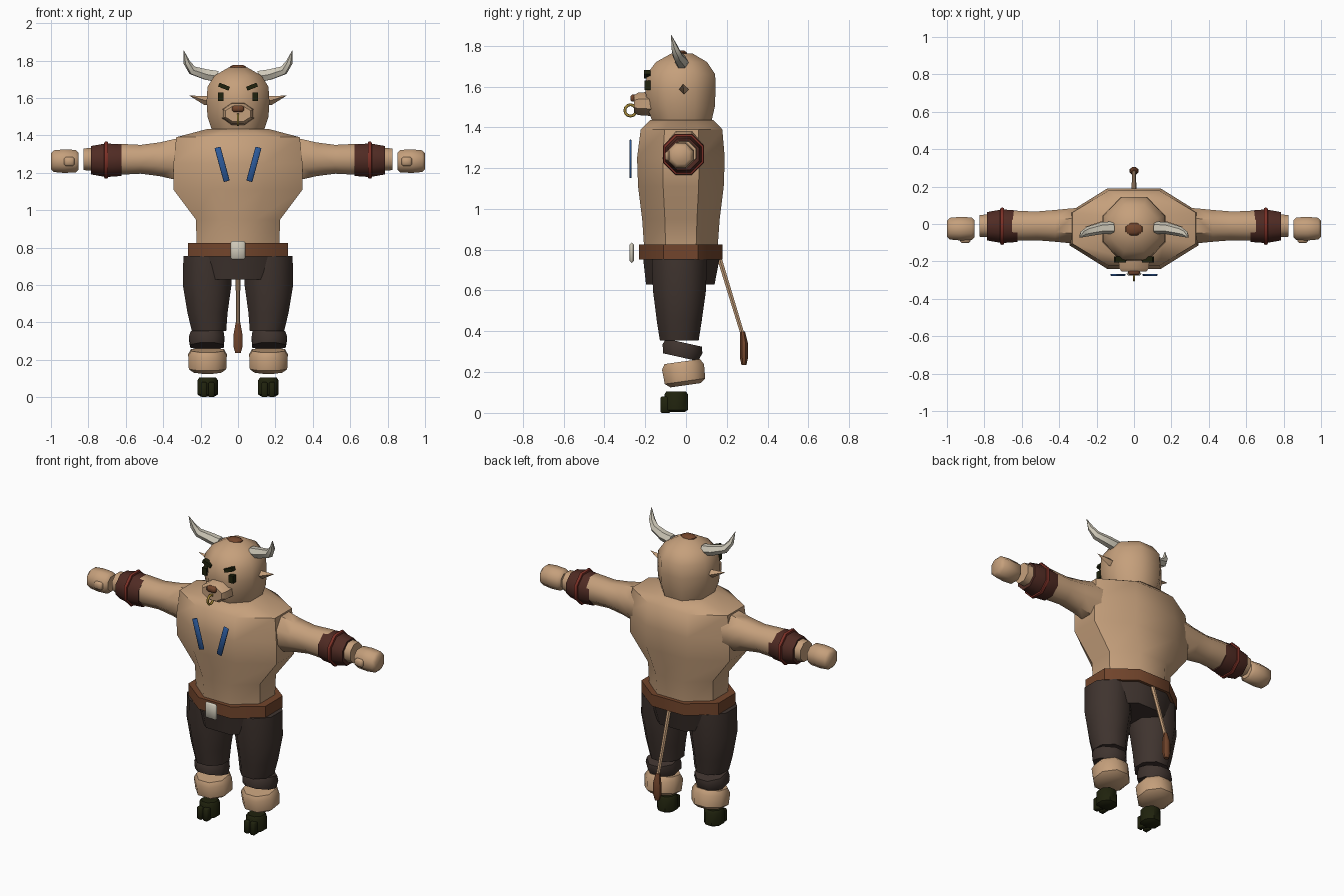
import bpy, bmesh
from math import sin, cos, pi, radians
from mathutils import Vector, Matrix

cube = bpy.data.objects.get("Cube")
if cube:
    bpy.data.objects.remove(cube, do_unlink=True)


def material(name, *rgb):
    m = bpy.data.materials.new(name)
    m.use_nodes = True
    m.diffuse_color = (*rgb, 1)
    m.node_tree.nodes["Principled BSDF"].inputs["Base Color"].default_value = (*rgb, 1)
    return m


skin = material("tan skin", .56, .35, .2)
cloth = material("charcoal cloth", .05, .034, .028)
leather = material("brown leather", .17, .06, .025)
maroon = material("maroon leather", .08, .024, .017)
red = material("red cord", .2, .03, .02)
ivory = material("ivory", .62, .58, .48)
dark = material("dark hoof", .014, .016, .004)
blue = material("blue strap", .025, .1, .32)
gold = material("gold", .38, .25, .04)


def finish(name, bm, mat):
    """Turn a bmesh into a smooth object with sharp corners."""
    bmesh.ops.recalc_face_normals(bm, faces=bm.faces[:])
    me = bpy.data.meshes.new(name)
    bm.to_mesh(me)
    bm.free()
    me.materials.append(mat)
    me.shade_smooth()
    me.set_sharp_from_angle(angle=radians(46))
    ob = bpy.data.objects.new(name, me)
    bpy.context.collection.objects.link(ob)
    return ob


def skin_rings(bm, rings):
    """Bridge rings of points and close both ends."""
    rows = [[bm.verts.new(p) for p in ring] for ring in rings]
    n = len(rows[0])
    for lo, hi in zip(rows, rows[1:]):
        for i in range(n):
            j = (i + 1) % n
            bm.faces.new((lo[i], lo[j], hi[j], hi[i]))
    bm.faces.new(rows[0])
    bm.faces.new(rows[-1])


def loft(name, mat, sections, axis="z", sides=8, tilt=0):
    """Sections are (position, centre a, centre b, half size a, half size b)."""
    bm = bmesh.new()
    k = cos(pi / sides)
    rings = []
    for p, a, b, ra, rb in sections:
        ring = []
        for i in range(sides):
            t = 2 * pi * (i + .5) / sides
            u, v = a + ra * cos(t) / k, b + rb * sin(t) / k
            ring.append({"z": (u, v, p), "x": (p, u, v), "y": (u, p, v)}[axis])
        rings.append(ring)
    skin_rings(bm, rings)
    if tilt:
        mid = sum((v.co for v in bm.verts), Vector()) / len(bm.verts)
        bmesh.ops.rotate(bm, verts=bm.verts[:], cent=mid, matrix=Matrix.Rotation(tilt, 3, "X"))
    return finish(name, bm, mat)


def sweep(name, mat, path, radii, sides=6):
    """Tapered tube along a path."""
    bm = bmesh.new()
    pts = [Vector(p) for p in path]
    rings = []
    for i, (p, r) in enumerate(zip(pts, radii)):
        d = pts[min(i + 1, len(pts) - 1)] - pts[max(i - 1, 0)]
        q = d.to_track_quat("Z", "Y")
        rings.append([p + q @ Vector((r * cos(2 * pi * s / sides), r * sin(2 * pi * s / sides), 0))
                      for s in range(sides)])
    skin_rings(bm, rings)
    return finish(name, bm, mat)


def box(name, mat, centre, size, turn=0, bevel=0):
    bm = bmesh.new()
    bmesh.ops.create_cube(bm, size=1)
    bmesh.ops.scale(bm, vec=size, verts=bm.verts[:])
    if bevel:
        bmesh.ops.bevel(bm, geom=bm.edges[:], offset=bevel, segments=1, affect="EDGES")
    bmesh.ops.transform(bm, matrix=Matrix.Translation(centre) @ Matrix.Rotation(turn, 4, "Y"),
                        verts=bm.verts[:])
    return finish(name, bm, mat)


# Torso, belt and hips
loft("torso", skin, [(.78, 0, -.025, .22, .178), (.95, 0, -.025, .225, .19),
                     (1.11, 0, -.025, .345, .21), (1.25, 0, -.025, .345, .215),
                     (1.39, 0, -.022, .33, .2), (1.435, 0, -.02, .16, .155)])
loft("belt", leather, [(.752, 0, -.025, .267, .205), (.825, 0, -.025, .267, .205)])
loft("hips", cloth, [(.63, 0, -.028, .2, .168), (.755, 0, -.023, .25, .187)])
box("buckle", ivory, (0, -.266, .785), (.078, .02, .1), bevel=.009)

# Head, hair tuft and muzzle
loft("head", skin, [(1.43, 0, -.02, .14, .145), (1.5, 0, -.025, .163, .166),
                    (1.58, 0, -.027, .168, .172), (1.66, 0, -.025, .163, .168),
                    (1.72, 0, -.022, .125, .125), (1.763, 0, -.02, .05, .05)])
loft("hair_tuft", leather, [(1.75, 0, -.028, .048, .035), (1.767, 0, -.028, .044, .032),
                            (1.777, 0, -.028, .025, .018)])
loft("muzzle", skin, [(-.16, 0, 1.515, .085, .06), (-.235, 0, 1.515, .08, .055),
                      (-.255, 0, 1.515, .066, .042)], "y")
box("nose", leather, (0, -.255, 1.543), (.062, .036, .034), bevel=.008)
bpy.ops.mesh.primitive_torus_add(major_segments=12, minor_segments=6, major_radius=.028,
                                 minor_radius=.007, location=(0, -.272, 1.483),
                                 rotation=(0, pi / 2, 0))
ring = bpy.context.object
ring.name = "nose_ring"
ring.data.materials.append(gold)
ring.data.shade_smooth()

# Tail
sweep("tail", skin, [(0, .16, .77), (0, .285, .36)], [.013, .011])
loft("tail_tuft", leather, [(.235, 0, .284, .014, .012), (.27, 0, .284, .024, .02),
                            (.34, 0, .284, .023, .02), (.4, 0, .277, .012, .012)])

for side, s in (("left", 1), ("right", -1)):
    # Face details
    box(side + "_eye", dark, (s * .092, -.188, 1.607), (.03, .03, .046))
    box(side + "_brow", dark, (s * .075, -.19, 1.66), (.06, .03, .022), turn=-s * .38)
    sweep(side + "_ear", skin, [(s * .13, -.01, 1.582), (s * .175, -.01, 1.586),
                                (s * .258, -.015, 1.612)], [.024, .024, .001], sides=4)
    sweep(side + "_horn", ivory, [(s * .11, -.02, 1.715), (s * .17, -.022, 1.725),
                                  (s * .245, -.04, 1.748), (s * .274, -.055, 1.79),
                                  (s * .29, -.073, 1.853)], [.034, .032, .026, .018, .001])

    # Chest strap
    box(side + "_chest_strap", blue, (s * .085, -.272, 1.245), (.033, .012, .188), turn=s * .265,
        bevel=.003)

    # Arm, bracer and fist
    arm = [(.24, .1, .115), (.34, .093, .108), (.42, .085, .09), (.52, .077, .077),
           (.64, .08, .083), (.77, .062, .062), (.825, .058, .058)]
    loft(side + "_arm", skin, [(s * x, -.01, 1.272, a, b) for x, a, b in arm], "x")
    bracer = [(.622, .084), (.705, .09), (.785, .076)]
    loft(side + "_bracer", maroon, [(s * x, -.012, 1.267, r, r) for x, r in bracer], "x")
    cord = [(.692, .08), (.696, .097), (.705, .1), (.714, .097), (.718, .08)]
    loft(side + "_bracer_cord", red, [(s * x, -.012, 1.268, r, r) for x, r in cord], "x")
    fist = [(.852, .045), (.868, .06), (.93, .063), (.985, .058), (1, .042)]
    loft(side + "_fist", skin, [(s * x, -.025, 1.262, r, r) for x, r in fist], "x")
    box(side + "_thumb", skin, (s * .902, -.085, 1.26), (.054, .034, .048), bevel=.009)

    # Leg, lower trouser, fur cuff and hoof
    leg = [(.355, .155, -.033, .092, .095), (.45, .163, -.033, .107, .11),
           (.6, .165, -.032, .13, .13), (.755, .165, -.033, .127, .135)]
    loft(side + "_thigh", cloth, [(z, s * x, y, a, b) for z, x, y, a, b in leg])
    shin = [(.272, .165, .09, .088), (.315, .168, .095, .1), (.345, .165, .088, .09)]
    loft(side + "_lower_trouser", cloth,
         [(z, s * x, -.018, a, b) for z, x, a, b in shin], tilt=-.22)
    fur = [(.135, .075, .075), (.155, .1, .1), (.225, .103, .104), (.252, .088, .088)]
    loft(side + "_fur_cuff", skin, [(z, s * .163, -.01, a, b) for z, a, b in fur], tilt=.14)
    hoof = [(.005, .04), (.015, .055), (.09, .055), (.105, .045)]
    loft(side + "_hoof", dark, [(z, s * .162, -.048, r, r + .003) for z, r in hoof])
    for toe in (-1, 1):
        box(side + "_hoof_toe", dark, (s * .162 + toe * .02, -.1, .04), (.034, .05, .08),
            bevel=.006)
